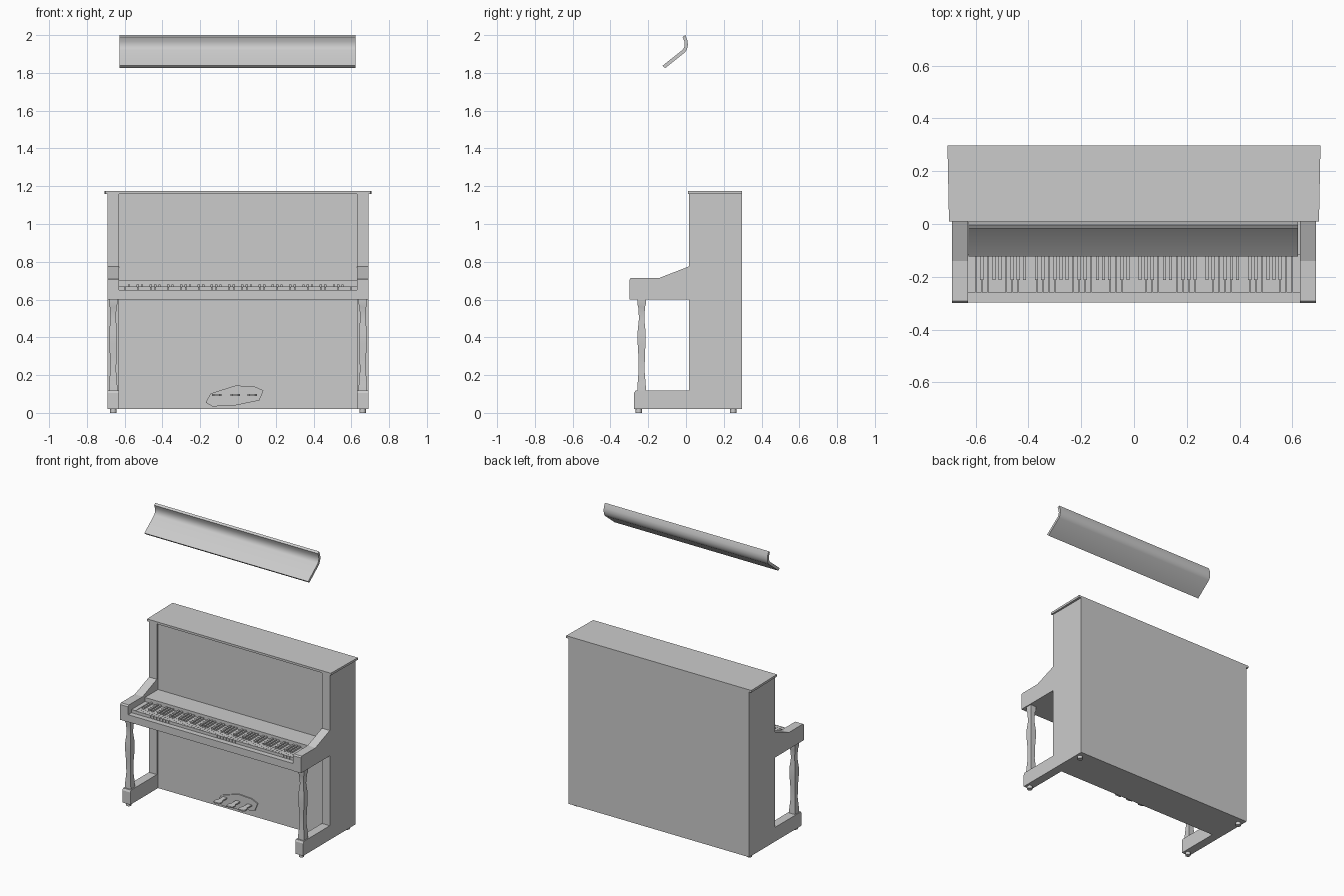
import bpy, bmesh
from mathutils import Vector

if "Cube" in bpy.data.objects:
    bpy.data.objects.remove(bpy.data.objects["Cube"])


def finish(name, bm, smooth=False):
    bmesh.ops.recalc_face_normals(bm, faces=bm.faces)
    mesh = bpy.data.meshes.new(name)
    bm.to_mesh(mesh)
    bm.free()
    ob = bpy.data.objects.new(name, mesh)
    bpy.context.collection.objects.link(ob)
    if smooth:
        bpy.ops.object.select_all(action='DESELECT')
        bpy.context.view_layer.objects.active = ob
        ob.select_set(True)
        bpy.ops.object.shade_smooth_by_angle(angle=0.7)
    return ob


def add_box(bm, x0, x1, y0, y1, z0, z1):
    verts = bmesh.ops.create_cube(bm, size=1)["verts"]
    for v in verts:
        v.co = Vector(((x0 + x1) / 2 + v.co.x * (x1 - x0),
                       (y0 + y1) / 2 + v.co.y * (y1 - y0),
                       (z0 + z1) / 2 + v.co.z * (z1 - z0)))
    return verts


def box(name, *dims):
    bm = bmesh.new()
    add_box(bm, *dims)
    return finish(name, bm)


def extrude(name, points, offset, smooth=False):
    bm = bmesh.new()
    face = bm.faces.new([bm.verts.new(p) for p in points])
    geom = bmesh.ops.extrude_face_region(bm, geom=[face])["geom"]
    # keep the starting cap so the solid stays closed
    moved = [g for g in geom if isinstance(g, bmesh.types.BMVert)]
    bmesh.ops.translate(bm, verts=moved, vec=offset)
    return finish(name, bm, smooth)


# cabinet core, key bed and shelf between the side panels
box("cabinet", -0.63, 0.63, 0.028, 0.297, 0.02, 1.16)
box("key_bed", -0.63, 0.63, -0.297, 0.03, 0.60, 0.65)
box("key_shelf", -0.63, 0.63, -0.115, 0.03, 0.65, 0.70)

# lid, a little narrower at the front
bm = bmesh.new()
for v in add_box(bm, -0.707, 0.707, 0.01, 0.297, 1.16, 1.175):
    if v.co.y < 0.1:
        v.co.x *= 0.992
finish("lid", bm)

# side panel outline: back, toe block, leg opening, arm with slope
side = [(0.297, 0.02), (-0.275, 0.02), (-0.275, 0.105), (-0.268, 0.118),
        (0.015, 0.118), (0.015, 0.60), (-0.299, 0.60), (-0.299, 0.706),
        (-0.291, 0.715), (-0.14, 0.715), (0.015, 0.775), (0.015, 1.16),
        (0.297, 1.16)]
# turned-in square leg: height and half width
leg = [(0.118, 0.023), (0.145, 0.022), (0.22, 0.016), (0.30, 0.017),
       (0.37, 0.021), (0.43, 0.021), (0.50, 0.014), (0.56, 0.018),
       (0.575, 0.022), (0.60, 0.022)]

for s, label in ((-1, "left"), (1, "right")):
    extrude(label + "_side_panel", [(s * 0.63, y, z) for y, z in side],
            (s * 0.06, 0, 0))
    box(label + "_key_block", *sorted((s * 0.60, s * 0.63)),
        -0.26, -0.115, 0.65, 0.672)

    bm = bmesh.new()
    rings = [[bm.verts.new((s * 0.661 + a * r, -0.235 + b * r, z))
              for a, b in ((-1, -1), (1, -1), (1, 1), (-1, 1))] for z, r in leg]
    for low, high in zip(rings, rings[1:]):
        for i in range(4):
            j = (i + 1) % 4
            bm.faces.new((low[i], low[j], high[j], high[i]))
    bm.faces.new(rings[0])
    bm.faces.new(rings[-1])
    finish(label + "_front_leg", bm, True)

    # round feet
    for y, end in ((-0.25, "front"), (0.25, "back")):
        bm = bmesh.new()
        bmesh.ops.create_cone(bm, cap_ends=True, segments=16,
                              radius1=0.017, radius2=0.017, depth=0.022)
        bmesh.ops.translate(bm, verts=bm.verts, vec=(s * 0.66, y, 0.011))
        finish(f"{label}_{end}_foot", bm, True)

# keyboard: 52 white keys, black keys in groups of two and three
white, black = bmesh.new(), bmesh.new()
pitch = 1.2 / 52
for i in range(52):
    x = -0.60 + i * pitch
    add_box(white, x + 0.0006, x + pitch - 0.0006, -0.26, -0.115, 0.648, 0.67)
    if i < 51 and i % 7 in (0, 2, 3, 5, 6):
        add_box(black, x + pitch - 0.006, x + pitch + 0.006,
                -0.212, -0.115, 0.66, 0.681)
finish("white_keys", white)
finish("black_keys", black)

# pedal plate and three pedals
plate = [(-0.171, 0.055), (-0.145, 0.103), (-0.013, 0.145), (0.087, 0.14),
         (0.135, 0.119), (0.113, 0.066), (-0.013, 0.04), (-0.135, 0.034)]
extrude("pedal_plate", [(x, 0.03, z) for x, z in plate], (0, -0.01, 0))
for x, label in ((-0.113, "left"), (-0.014, "middle"), (0.075, "right")):
    shape = [(-0.016, 0.03), (-0.016, -0.03), (-0.025, -0.045),
             (-0.025, -0.068), (-0.015, -0.076), (0.015, -0.076),
             (0.025, -0.068), (0.025, -0.045), (0.016, -0.03), (0.016, 0.03)]
    extrude(label + "_pedal", [(x + a, y, 0.09) for a, y in shape], (0, 0, 0.009))

# key cover, raised above the piano
cover = [(-0.124, 1.838), (-0.110, 1.825), (-0.004, 1.910), (0.006, 1.928),
         (0.010, 1.948), (0.008, 1.970), (-0.004, 2.0), (-0.018, 1.990),
         (-0.009, 1.968), (-0.007, 1.950), (-0.010, 1.934), (-0.018, 1.922)]
extrude("key_cover", [(-0.628, y, z) for y, z in cover], (1.25, 0, 0), True)
